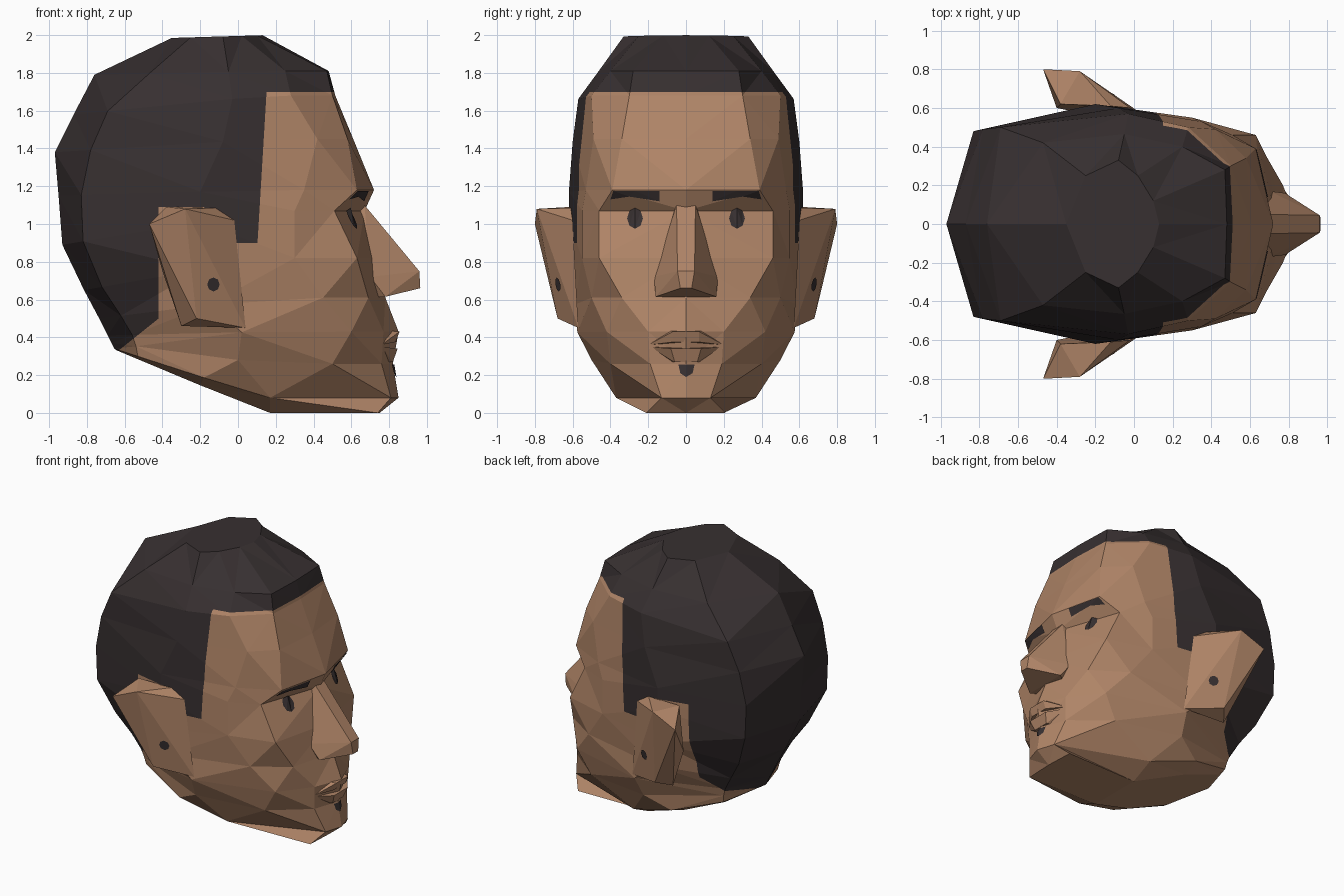
import bpy, bmesh, math
from mathutils import Vector
from mathutils.bvhtree import BVHTree

if "Cube" in bpy.data.objects:
    bpy.data.objects.remove(bpy.data.objects["Cube"])


def material(name, rgb):
    m = bpy.data.materials.new(name)
    m.diffuse_color = (*rgb, 1)
    m.use_nodes = True
    m.node_tree.nodes["Principled BSDF"].inputs["Base Color"].default_value = m.diffuse_color
    return m


SKIN = material("skin", (0.43, 0.232, 0.135))
HAIR = material("dark hair", (0.038, 0.029, 0.030))


def finish(name, bm, *mats):
    bmesh.ops.recalc_face_normals(bm, faces=bm.faces)
    me = bpy.data.meshes.new(name)
    bm.to_mesh(me)
    for m in mats:
        me.materials.append(m)
    ob = bpy.data.objects.new(name, me)
    bpy.context.collection.objects.link(ob)
    tree = BVHTree.FromBMesh(bm)
    bm.free()
    return tree


def hull(name, pts, mirror=False, side=1):
    """Convex faceted part from its corner points."""
    bm = bmesh.new()
    for x, y, z in pts:
        bm.verts.new((x, y * side, z))
        if mirror and y:
            bm.verts.new((x, -y, z))
    r = bmesh.ops.convex_hull(bm, input=bm.verts)
    loose = [v for v in bm.verts if not v.link_faces]
    bmesh.ops.delete(bm, geom=loose, context='VERTS')
    return finish(name, bm, SKIN)


def patch(name, tree, outline, direction):
    """Thin dark plate projected onto a surface; outline holds points before projection."""
    bm = bmesh.new()
    d = Vector(direction)
    vs = []
    for p in outline:
        hit = tree.ray_cast(Vector(p) - d * 3, d)[0]
        if hit:
            vs.append(bm.verts.new(hit - d * 0.007))
    bm.faces.new(vs)
    bmesh.ops.triangulate(bm, faces=bm.faces)
    finish(name, bm, HAIR)


def oval(cu, cv, ru, rv, make, n=8):
    return [make(cu + ru * math.cos(2 * math.pi * i / n),
                 cv + rv * math.sin(2 * math.pi * i / n)) for i in range(n)]


# Head: rings from crown to jaw, face midline to back midline of one half
# front z, back z, front x, (x, y) front corner, temple, side, back corner, back x
RINGS = [
    (2.00, 1.985, .13, .10, .12, .02, .25, -.08, .33, -.25, .25, -.35),
    (1.81, 1.79, .48, .47, .28, .25, .40, -.05, .465, -.47, .42, -.76),
    (1.68, 1.58, .515, .50, .30, .28, .50, -.03, .57, -.69, .50, -.87),
    (1.45, 1.38, .61, .58, .34, .42, .49, -.08, .60, -.78, .49, -.97),
    (1.18, 1.15, .72, .63, .39, .35, .53, -.20, .62, -.83, .48, -.95),
    (1.07, .89, .67, .51, .46, .30, .55, -.20, .62, -.82, .48, -.93),
    (.82, .65, .74, .63, .46, .30, .55, -.20, .605, -.72, .41, -.815),
    (.61, .50, .78, .69, .34, .45, .50, -.15, .59, -.62, .36, -.735),
    (.43, .41, .85, .77, .20, .60, .42, .02, .575, -.56, .34, -.69),
    (.26, .37, .82, .76, .19, .50, .40, .00, .50, -.54, .33, -.67),
    (.08, .34, .85, .81, .13, .17, .37, -.18, .43, -.53, .32, -.655),
    (.00, .33, .75, .74, .21, .17, .20, -.20, .30, -.51, .27, -.64),
]
bm = bmesh.new()
rows = []
for zf, zb, xf, *mid, xb in RINGS:
    half = [(xf, 0)] + list(zip(mid[0::2], mid[1::2])) + [(xb, 0)]
    loop = half + [(x, -y) for x, y in reversed(half[1:-1])]
    row = []
    for x, y in loop:
        t = max(0, (0.15 - x) / (0.15 - xb))    # rings tilt only behind the jaw
        row.append(bm.verts.new((x, y, zf + (zb - zf) * t)))
    rows.append(row)
n = len(rows[0])
for a, b in zip(rows, rows[1:]):
    for i in range(n):
        j = (i + 1) % n
        bm.faces.new((a[i], a[j], b[j], b[i]))
for row in (rows[0], rows[-1]):                 # crown and underside caps
    for i in range(n // 2):
        quad = [row[i], row[i + 1], row[-i - 1], row[-i % n]]
        bm.faces.new(list(dict.fromkeys(quad)))
bmesh.ops.triangulate(bm, faces=bm.faces)

# Cut the hairline into the head, then colour faces by region
for co, no in [((0, 0, 1.70), (0, 0, 1)), ((.15, 0, 1.68), (1, 0, -.06)),
               ((-.07, 0, 0), (1, 0, .1)), ((0, 0, .90), (0, 0, 1)),
               ((0, 0, 1.09), (0, 0, 1)), ((-.42, 0, 0), (1, 0, 0)),
               ((-.42, 0, .50), (-.8, 0, 1))]:
    bmesh.ops.bisect_plane(bm, geom=bm.verts[:] + bm.edges[:] + bm.faces[:],
                           plane_co=co, plane_no=no)
bmesh.ops.recalc_face_normals(bm, faces=bm.faces)
for f in bm.faces:
    x, y, z = f.calc_center_median()
    behind = x < .15 + .06 * (z - 1.68)
    crown = z > 1.70 or (behind and z > 1.09)
    sideburn = behind and x + .1 * z > -.07 + .0 and z > .90
    nape = x < -.42 and z > .50 + .8 * (x + .42)
    f.material_index = int((crown or sideburn or nape) and f.normal.z > -.8)
head = finish("head", bm, SKIN, HAIR)

# Nose
hull("nose", [(.67, .05, 1.10), (.60, .09, 1.0), (.96, .045, .75), (.965, .03, .66),
              (.78, .16, .615), (.70, .17, .72), (.70, .1, .61)], mirror=True)

# Lips
hull("upper_lip", [(.855, .07, .43), (.835, .07, .375), (.76, .20, .36), (.74, .1, .44)], mirror=True)
hull("lower_lip", [(.845, .08, .34), (.82, .06, .27), (.76, .19, .35), (.74, .1, .27)], mirror=True)

# Ears, flaring outwards to the back
ear_points = [(.04, .57, .45), (-.02, .60, 1.02), (-.12, .61, 1.085), (-.28, .79, 1.08),
              (-.47, .80, 1.0), (-.38, .62, 1.09), (-.40, .60, .75), (-.22, .68, .50),
              (-.30, .58, .46)]
for side, tag in ((1, "left"), (-1, "right")):
    ear = hull("ear_" + tag, ear_points, side=side)
    patch("ear_hollow_" + tag, ear,
          oval(-.13, .68, .033, .037, lambda u, v: (u, 0, v)), (0, -side, 0))
    # Eyes and eyebrows
    patch("eye_" + tag, head,
          oval(.27 * side, 1.03, .042, .055, lambda u, v: (0, u, v)), (-1, 0, 0))
    brow = [(.14, 1.175), (.27, 1.175), (.385, 1.175), (.40, 1.13), (.30, 1.145), (.14, 1.12)]
    patch("eyebrow_" + tag, head, [(0, y * side, z) for y, z in brow], (-1, 0, 0))

# Chin tuft
patch("chin_tuft", head, [(0, -.04, .255), (0, 0, .255), (0, .045, .255), (0, .035, .21),
                          (0, 0, .19), (0, -.03, .21)], (-1, 0, 0))
